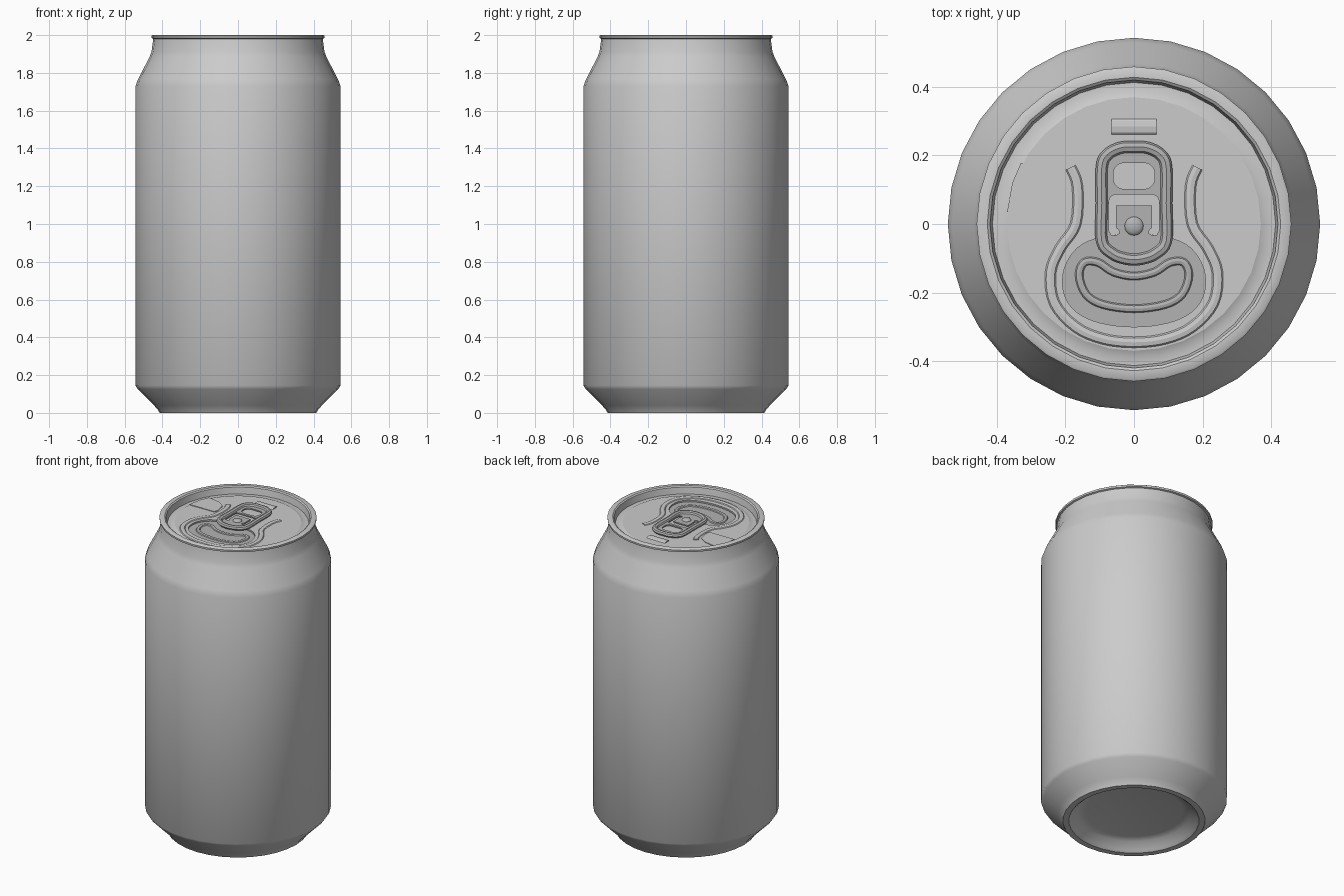
import bpy, bmesh, math
from mathutils import Vector

if "Cube" in bpy.data.objects:
    bpy.data.objects.remove(bpy.data.objects["Cube"])

SEG = 32
P = 1.962  # height of the lid panel

dark = bpy.data.materials.new("dark_metal")
dark.diffuse_color = (0.45, 0.45, 0.45, 1)
dark.use_nodes = True
dark.node_tree.nodes["Principled BSDF"].inputs["Base Color"].default_value = dark.diffuse_color


def finish(bm, name, mat=None, face_up=False):
    bmesh.ops.recalc_face_normals(bm, faces=bm.faces[:])
    if face_up and sum(f.normal.z * f.calc_area() for f in bm.faces) < 0:
        bmesh.ops.reverse_faces(bm, faces=bm.faces[:])
    me = bpy.data.meshes.new(name)
    bm.to_mesh(me)
    bm.free()
    ob = bpy.data.objects.new(name, me)
    bpy.context.collection.objects.link(ob)
    if mat:
        me.materials.append(mat)
    return ob


def ring(r, n=SEG):
    return [(r * math.cos(2 * math.pi * i / n), r * math.sin(2 * math.pi * i / n)) for i in range(n)]


def lathe(name, profile, cap=False, face_up=False):
    bm = bmesh.new()
    rows = [[bm.verts.new((x, y, z)) for x, y in ring(r)] for r, z in profile]
    for a, b in zip(rows, rows[1:]):
        for i in range(SEG):
            j = (i + 1) % SEG
            bm.faces.new((a[i], a[j], b[j], b[i]))
    if cap:
        bm.faces.new(rows[0])
    return finish(bm, name, None, face_up)


def sym(half):
    return half + [(-x, y) for x, y in reversed(half) if abs(x) > 1e-6]


def smooth(pts, closed=True, k=4):
    """Catmull-Rom curve through the points"""
    n, out = len(pts), []
    get = lambda i: Vector(pts[i % n] if closed else pts[max(0, min(n - 1, i))])
    for i in range(n if closed else n - 1):
        a, b, c, d = (get(i + o) for o in (-1, 0, 1, 2))
        for s in range(k):
            t = s / k
            out.append(tuple(0.5 * (2 * b + (c - a) * t + (2 * a - 5 * b + 4 * c - d) * t * t
                                    + (3 * b - a - 3 * c + d) * t ** 3)))
    if not closed:
        out.append(pts[-1])
    return out


def rounded(x0, x1, y0, y1, r, n=5):
    pts = []
    for q, (cx, cy) in enumerate(((x1 - r, y1 - r), (x0 + r, y1 - r), (x0 + r, y0 + r), (x1 - r, y0 + r))):
        for i in range(n + 1):
            a = math.pi / 2 * (q + i / n)
            pts.append((cx + r * math.cos(a), cy + r * math.sin(a)))
    return pts


def plate(name, loops, z0, z1, top=True, bottom=True, walls=True, mat=None):
    """Flat plate: first loop is the outline, the others are holes"""
    bm = bmesh.new()
    levels = []
    for z, fill in ((z0, bottom), (z1, top)):
        if not (fill or walls):
            levels.append(None)
            continue
        rows, edges = [], []
        for lp in loops:
            vs = [bm.verts.new((x, y, z)) for x, y in lp]
            edges += [bm.edges.new((vs[i - 1], vs[i])) for i in range(len(vs))]
            rows.append(vs)
        if fill:
            bmesh.ops.triangle_fill(bm, use_beauty=True, edges=edges, normal=(0, 0, 1))
        levels.append(rows)
    if walls:
        for a, b in zip(*levels):
            for i in range(len(a)):
                bm.faces.new((a[i - 1], a[i], b[i], b[i - 1]))
    return finish(bm, name, mat, face_up=not (top and bottom))


def bead(name, pts, radius, z, flat, closed=True, mat=None):
    """Rounded ridge following a path"""
    cu = bpy.data.curves.new(name, 'CURVE')
    cu.dimensions = '3D'
    cu.bevel_depth, cu.bevel_resolution, cu.use_fill_caps = radius, 2, True
    sp = cu.splines.new('POLY')
    sp.points.add(len(pts) - 1)
    for p, (x, y) in zip(sp.points, pts):
        p.co = (x, y, 0, 1)
    sp.use_cyclic_u = closed
    ob = bpy.data.objects.new(name, cu)
    bpy.context.collection.objects.link(ob)
    ob.location.z, ob.scale.z = z, flat
    if mat:
        cu.materials.append(mat)
    bpy.ops.object.select_all(action='DESELECT')
    ob.select_set(True)
    bpy.context.view_layer.objects.active = ob
    bpy.ops.object.convert(target='MESH')


# Can body with recessed base
lathe("can_body", [(0.285, 0.06), (0.33, 0.05), (0.365, 0.012), (0.38, 0.0), (0.415, 0.0), (0.425, 0.018),
                   (0.445, 0.04), (0.53, 0.125), (0.543, 0.145), (0.543, 1.73), (0.53, 1.765),
                   (0.468, 1.885), (0.458, 1.912), (0.448, 1.985)], cap=True)

# Seamed rim and sunken lid edge
lathe("lid_rim", [(0.448, 1.98), (0.458, 1.984), (0.459, 1.996), (0.453, 2.0), (0.428, 2.0), (0.42, 1.994),
                  (0.413, 1.953), (0.39, 1.953), (0.37, P)], face_up=True)

# Lid panel with the mouth recess
mouth = smooth(sym([(0, -0.03), (0.1, -0.04), (0.165, -0.07), (0.203, -0.13), (0.205, -0.2),
                    (0.17, -0.255), (0.1, -0.288), (0, -0.3)]))
plate("lid_panel", [ring(0.37), mouth], P, P, bottom=False, walls=False)
plate("mouth_recess", [mouth], P - 0.01, P, top=False, mat=dark)
kidney = smooth(sym([(0, -0.152), (0.06, -0.14), (0.105, -0.112), (0.145, -0.112), (0.16, -0.15),
                     (0.14, -0.205), (0.09, -0.235), (0, -0.247)]))
bead("mouth_bead", kidney, 0.012, P - 0.01, 0.6, mat=dark)

# Raised ridge around the mouth, rear finger bar and side mark
half = [(0.185, 0.165), (0.165, 0.11), (0.17, 0.0), (0.215, -0.07), (0.243, -0.14), (0.232, -0.23),
        (0.17, -0.3), (0.09, -0.335), (0, -0.345)]
bead("lid_ridge", smooth(sym(half), closed=False), 0.017, P - 0.001, 0.45, closed=False)
bead("rear_bar", [(-0.065, 0.284), (0, 0.284), (0.065, 0.284)], 0.024, P - 0.001, 0.35, closed=False)
plate("side_mark", [[(-0.37, 0.035), (-0.195, 0.037), (-0.187, 0.06), (-0.2, 0.13), (-0.25, 0.163),
                     (-0.33, 0.178), (-0.355, 0.12)]], P - 0.002, P + 0.004)

# Pull tab: curled edge, pierced plate and rivet
edge = smooth(sym([(0, 0.224), (0.04, 0.222), (0.078, 0.202), (0.094, 0.165), (0.094, 0.06),
                   (0.094, -0.05), (0.062, -0.087), (0.03, -0.1), (0, -0.104)]))
finger_hole = rounded(-0.06, 0.06, 0.102, 0.178, 0.03)
slot = sym([(0, 0.086), (0.055, 0.086), (0.068, 0.08), (0.073, 0.068), (0.073, -0.02), (0.066, -0.032),
            (0.054, -0.034), (0.043, -0.027), (0.045, -0.017), (0.052, -0.012), (0.052, 0.054), (0, 0.054)])
plate("tab_plate", [edge, finger_hole, slot], P + 0.006, P + 0.014, mat=dark)
bead("tab_edge", edge, 0.0175, P + 0.014, 0.8, mat=dark)
bm = bmesh.new()
bmesh.ops.create_uvsphere(bm, u_segments=20, v_segments=10, radius=0.028)
rivet = finish(bm, "tab_rivet", dark)
rivet.location = (0, -0.006, P + 0.012)
rivet.scale.z = 0.5

# Smooth shading with crisp edges
bpy.ops.object.select_all(action='SELECT')
bpy.context.view_layer.objects.active = rivet
bpy.ops.object.shade_smooth_by_angle(angle=math.radians(35))
